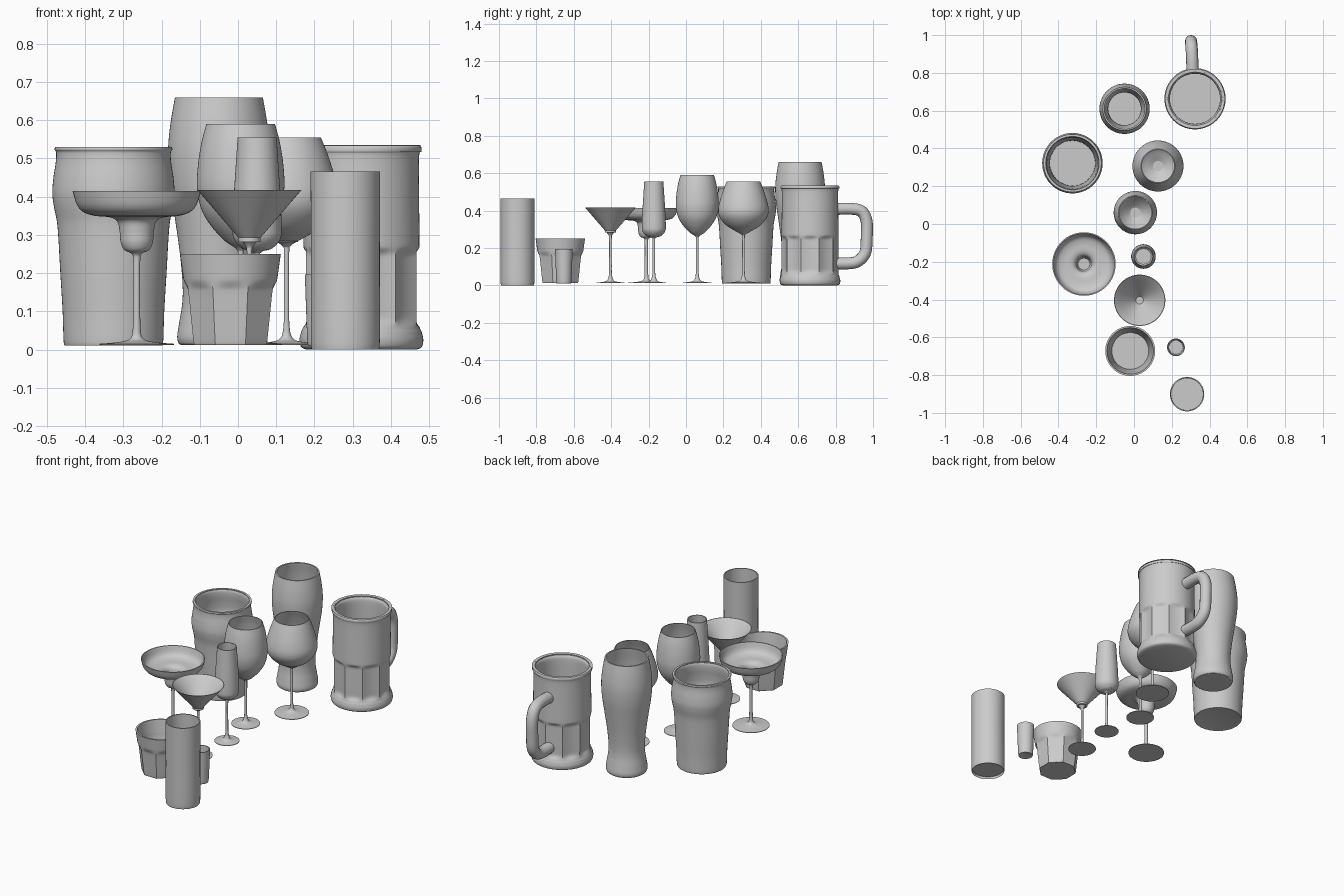
import bpy, bmesh
from math import pi, cos, sin, hypot
from mathutils import Vector

if "Cube" in bpy.data.objects:
    bpy.data.objects.remove(bpy.data.objects["Cube"])


def spline(points, steps=6):
    """Catmull-Rom through the points; a repeated point makes a sharp corner."""
    pieces = [[Vector(points[0])]]
    for a, b in zip(points, points[1:]):
        if a == b:
            pieces.append([Vector(b)])
        else:
            pieces[-1].append(Vector(b))
    out = [Vector(points[0])]
    for p in pieces:
        if len(p) == 2:
            p_steps = 1 if abs(p[0][-1] - p[1][-1]) < 0.005 else steps
        else:
            p_steps = steps
        q = [p[0]] + p + [p[-1]]
        for i in range(1, len(q) - 2):
            a, b, c, d = q[i - 1:i + 3]
            for k in range(1, p_steps + 1):
                t = k / p_steps
                out.append(0.5 * (2 * b + (c - a) * t + (2 * a - 5 * b + 4 * c - d) * t * t
                                  + (3 * b - a - 3 * c + d) * t ** 3))
    return out


def inner_wall(outer, wall, floor):
    """Offset the outer profile inwards, from the rim down to the floor."""
    res = []
    for i, p in enumerate(outer):
        t = outer[min(i + 1, len(outer) - 1)] - outer[max(i - 1, 0)]
        length = hypot(t.x, t.y) or 1
        n = Vector((p.x - t.y / length * wall, p.y + t.x / length * wall))
        if p.y >= floor and n.y >= floor and n.x > 0.002:
            res.append(n)
    res[-1].y = outer[-1].y
    res.insert(0, Vector((res[0].x, floor)))
    return res[::-1] + [Vector((0, floor))]


def smooth(ob, angle=30):
    bpy.ops.object.select_all(action='DESELECT')
    ob.select_set(True)
    bpy.context.view_layer.objects.active = ob
    bpy.ops.object.shade_smooth_by_angle(angle=angle * pi / 180)


def glass(name, x, y, profile, wall, floor, segs=64, facet=None):
    outer = spline(profile)
    prof = outer + inner_wall(outer, wall, floor)
    bm = bmesh.new()
    rings = []
    for i, p in enumerate(prof):
        r = max(p.x, 0)
        if r < 1e-5:
            rings.append([bm.verts.new((x, y, p.y))])
            continue
        ring = []
        for k in range(segs):
            a = 2 * pi * k / segs
            f = facet(a, p.y) if facet and i < len(outer) else 1
            ring.append(bm.verts.new((x + r * f * cos(a), y + r * f * sin(a), p.y)))
        rings.append(ring)
    for A, B in zip(rings, rings[1:]):
        for k in range(segs):
            j = (k + 1) % segs
            if len(A) == 1:
                bm.faces.new((A[0], B[j], B[k]))
            elif len(B) == 1:
                bm.faces.new((A[k], A[j], B[0]))
            else:
                bm.faces.new((A[k], A[j], B[j], B[k]))
    bmesh.ops.recalc_face_normals(bm, faces=bm.faces)
    me = bpy.data.meshes.new(name)
    bm.to_mesh(me)
    bm.free()
    ob = bpy.data.objects.new(name, me)
    bpy.context.collection.objects.link(ob)
    smooth(ob)
    return ob


def ramp(v, a, b):
    t = min(max((v - a) / (b - a), 0), 1)
    return t * t * (3 - 2 * t)


def panels(n, z0, z1, blend, extra=0):
    """Flat panels cut into a round wall, slightly hollowed by extra."""
    def f(a, z):
        h = pi / n
        t = (a + h) % (2 * h) - h
        cut = cos(h) / cos(t) - extra * (1 - (t / h) ** 2)
        w = ramp(z, z0 - blend, z0) * (1 - ramp(z, z1, z1 + blend))
        return 1 + (cut - 1) * w
    return f


Z = 0.012


def stem(foot, top, r=0.007):
    return [(0, Z), (foot, Z), (foot, Z), (foot, Z + 0.003), (foot, Z + 0.003), (foot * 0.45, 0.02),
            (0.016, 0.03), (r + 0.001, 0.06), (r, 0.12), (r, top)]


def base(r):
    return [(0, Z), (r - 0.006, Z), (r - 0.006, Z), (r, Z + 0.006)]


# Beer mug with panelled lower half
glass("beer_mug", 0.323, 0.663,
      [(0, 0), (0.145, 0), (0.145, 0), (0.158, 0.007), (0.162, 0.025), (0.158, 0.045), (0.152, 0.065),
       (0.152, 0.13), (0.152, 0.2), (0.152, 0.25), (0.152, 0.29), (0.151, 0.4), (0.151, 0.505),
       (0.157, 0.518), (0.157, 0.529), (0.152, 0.534)],
      0.018, 0.04, 80, panels(10, 0.08, 0.245, 0.025, 0.035))

# Mug handle: round bar swept along a D-shaped path
path = spline([(0.31, 0.80, 0.408), (0.308, 0.88, 0.41), (0.304, 0.94, 0.395), (0.302, 0.966, 0.34),
               (0.302, 0.966, 0.25), (0.303, 0.958, 0.175), (0.306, 0.92, 0.13),
               (0.308, 0.87, 0.118), (0.31, 0.80, 0.118)])
cu = bpy.data.curves.new("mug_handle", 'CURVE')
cu.dimensions = '3D'
cu.bevel_depth = 0.032
cu.bevel_resolution = 5
sp = cu.splines.new('POLY')
sp.points.add(len(path) - 1)
for pt, co in zip(sp.points, path):
    pt.co = (*co, 1)
handle = bpy.data.objects.new("mug_handle", cu)
bpy.context.collection.objects.link(handle)
bpy.ops.object.select_all(action='DESELECT')
handle.select_set(True)
bpy.context.view_layer.objects.active = handle
bpy.ops.object.convert(target='MESH')
smooth(bpy.context.object)

# Tall curved beer glass
glass("wheat_beer_glass", -0.05, 0.61,
      base(0.106) + [(0.109, 0.035), (0.104, 0.07), (0.096, 0.12), (0.095, 0.17), (0.102, 0.25), (0.116, 0.35),
                     (0.129, 0.44), (0.133, 0.52), (0.127, 0.59), (0.115, 0.66)], 0.008, 0.05)

# Pint glass with a bulge below the rim
glass("pint_glass", -0.326, 0.322,
      base(0.13) + [(0.133, 0.1), (0.139, 0.2), (0.144, 0.29), (0.148, 0.335), (0.156, 0.375), (0.16, 0.41),
                    (0.157, 0.45), (0.151, 0.49), (0.15, 0.515), (0.154, 0.523), (0.153, 0.53)], 0.012, 0.03)

# Red wine glass
glass("red_wine_glass", 0.127, 0.307,
      stem(0.09, 0.25) + [(0.012, 0.272), (0.045, 0.292), (0.09, 0.32), (0.124, 0.36), (0.135, 0.4),
                          (0.127, 0.45), (0.108, 0.51), (0.09, 0.555)], 0.005, 0.282)

# White wine glass
glass("white_wine_glass", 0.007, 0.06,
      stem(0.075, 0.24) + [(0.012, 0.263), (0.04, 0.283), (0.075, 0.32), (0.102, 0.365), (0.114, 0.42),
                           (0.112, 0.48), (0.103, 0.54), (0.09, 0.59)], 0.005, 0.274)

# Margarita glass with stepped bowl
glass("margarita_glass", -0.265, -0.212,
      stem(0.097, 0.225, 0.009) + [(0.013, 0.25), (0.032, 0.26), (0.042, 0.28), (0.045, 0.31), (0.051, 0.335),
                                   (0.07, 0.346), (0.11, 0.35), (0.14, 0.36), (0.157, 0.38),
                                   (0.168, 0.415)], 0.006, 0.265)

# Champagne flute
glass("champagne_flute", 0.05, -0.172,
      stem(0.065, 0.235) + [(0.012, 0.255), (0.04, 0.265), (0.061, 0.29), (0.064, 0.325), (0.061, 0.4),
                            (0.056, 0.48), (0.051, 0.555)], 0.004, 0.266)

# Martini glass with straight cone
glass("martini_glass", 0.03, -0.404,
      stem(0.075, 0.25) + [(0.009, 0.268), (0.018, 0.28), (0.018, 0.28), (0.136, 0.417)], 0.004, 0.282)

# Eight-sided tumbler with round rim
glass("panelled_tumbler", -0.02, -0.672,
      [(0, Z), (0.1, Z), (0.1, Z), (0.104, 0.02), (0.111, 0.08), (0.117, 0.135), (0.121, 0.165), (0.123, 0.185),
       (0.132, 0.25)], 0.009, 0.035, 64, panels(8, 0.005, 0.155, 0.03))

# Shot glass
glass("shot_glass", 0.222, -0.653, base(0.04) + [(0.044, 0.11), (0.047, 0.196)], 0.005, 0.035)

# Highball glass
glass("highball_glass", 0.281, -0.901, base(0.09) + [(0.09, 0.24), (0.091, 0.466)], 0.006, 0.03)
